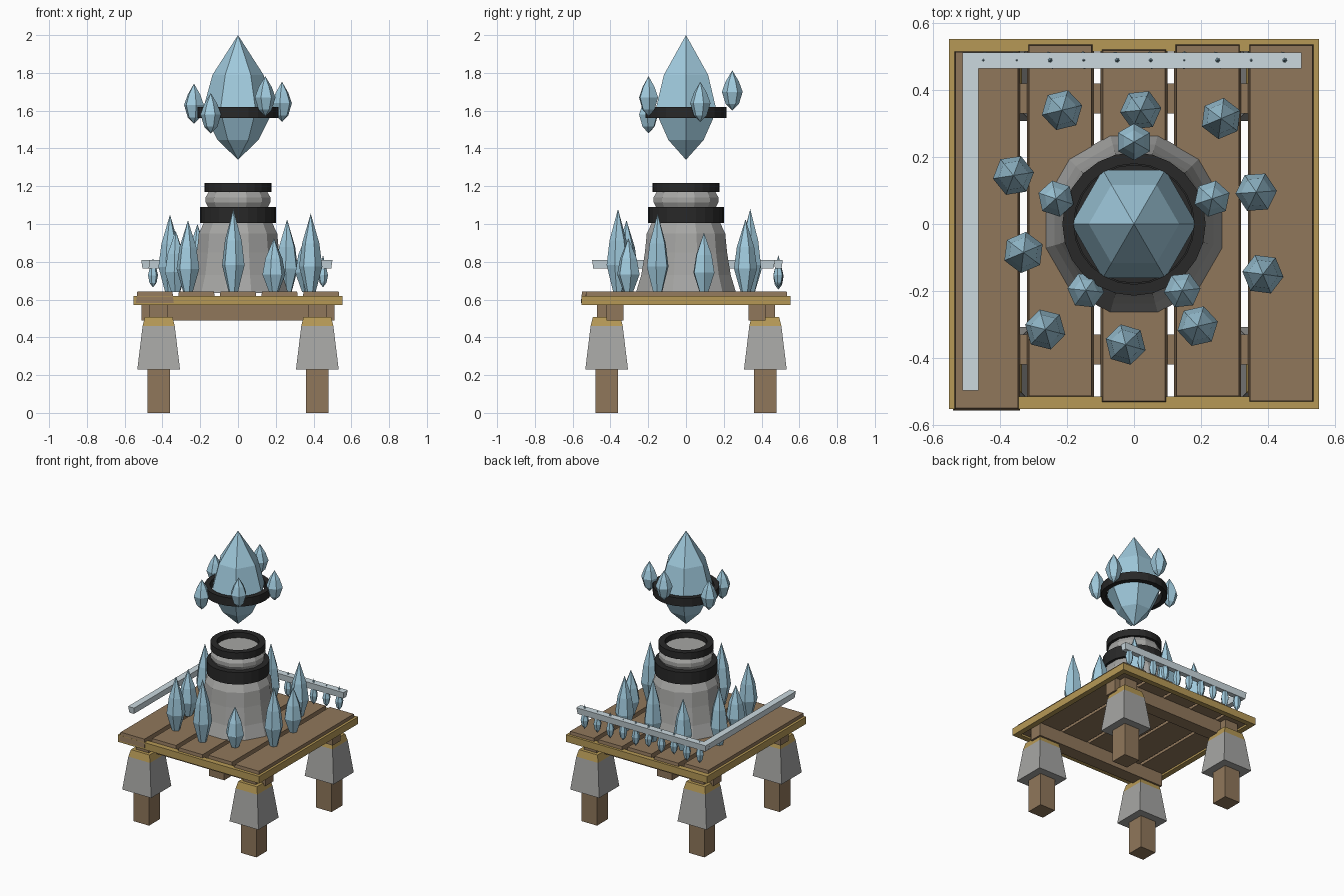
import bpy, bmesh, math, random
from mathutils import Vector

if "Cube" in bpy.data.objects:
    bpy.data.objects.remove(bpy.data.objects["Cube"])

random.seed(4)


def material(name, r, g, b):
    lin = [((c / 255 + 0.055) / 1.055) ** 2.4 for c in (r, g, b)]
    m = bpy.data.materials.new(name)
    m.diffuse_color = (*lin, 1)
    m.use_nodes = True
    m.node_tree.nodes["Principled BSDF"].inputs["Base Color"].default_value = m.diffuse_color
    return m


WOOD = material("brown wood", 144, 119, 91)
GOLD = material("ochre trim", 182, 153, 86)
STONE = material("grey stone", 166, 166, 164)
IRON = material("black iron", 40, 40, 40)
ICE = material("blue ice", 160, 202, 221)
RAIL = material("pale frost metal", 203, 217, 223)


def finish(name, bm, mat):
    bmesh.ops.recalc_face_normals(bm, faces=bm.faces)
    me = bpy.data.meshes.new(name)
    bm.to_mesh(me)
    bm.free()
    me.materials.append(mat)
    ob = bpy.data.objects.new(name, me)
    bpy.context.collection.objects.link(ob)
    return ob


def block(name, x0, x1, y0, y1, z0, z1, mat, inset=0.0, bottom_inset=0.0):
    """Box whose top or bottom face may be drawn inward."""
    bm = bmesh.new()
    bmesh.ops.create_cube(bm, size=1)
    for v in bm.verts:
        i = inset if v.co.z > 0 else bottom_inset
        v.co = Vector((x1 - i if v.co.x > 0 else x0 + i,
                       y1 - i if v.co.y > 0 else y0 + i,
                       z1 if v.co.z > 0 else z0))
    return finish(name, bm, mat)


def lathe(name, profile, sides, mat, centre=(0, 0), turn=0.0, closed=False):
    """Revolve (radius, z) points; radius 0 makes a tip."""
    bm = bmesh.new()
    rings = []
    for r, z in profile:
        n = sides if r > 0 else 1
        rings.append([bm.verts.new((
            centre[0] + r * math.cos(turn + math.tau * k / sides),
            centre[1] + r * math.sin(turn + math.tau * k / sides), z))
            for k in range(n)])
    pairs = list(zip(rings, rings[1:]))
    if closed:
        pairs.append((rings[-1], rings[0]))
    for a, b in pairs:
        for k in range(sides):
            j = (k + 1) % sides
            loop = [a[k % len(a)], a[j % len(a)], b[j % len(b)], b[k % len(b)]]
            bm.faces.new(list(dict.fromkeys(loop)))
    if not closed:
        for ring in (rings[0], rings[-1]):
            if len(ring) > 1:
                bm.faces.new(ring)
    return finish(name, bm, mat)


def band(name, inner, outer, z0, z1):
    return lathe(name, [(inner, z0), (outer, z0), (outer, z1), (inner, z1)],
                 24, IRON, closed=True)


# Legs: wooden post, flared stone sleeve, ochre collar
for sx in (-1, 1):
    for sy in (-1, 1):
        x, y = 0.42 * sx, 0.42 * sy
        block("leg_post", x - .06, x + .06, y - .06, y + .06, 0, .25, WOOD)
        block("leg_top", x - .05, x + .05, y - .05, y + .05, .49, .58, WOOD)
        block("leg_sleeve", x - .113, x + .113, y - .113, y + .113,
              .23, .46, STONE, inset=.028)
        block("leg_collar", x - .085, x + .085, y - .085, y + .085,
              .46, .508, GOLD, inset=.012)

# Cross beams under the deck
for sy in (-1, 1):
    y = 0.375 * sy
    block("cross_beam", -.51, .51, y - .045, y + .045, .49, .588, WOOD)

# Ochre frame around the deck
for s in (-1, 1):
    a, b = sorted((s * .553, s * .515))
    block("frame_end", -.553, .553, a, b, .57, .62, GOLD)
    block("frame_side", a, b, -.515, .515, .57, .62, GOLD)

# Deck planks with uneven ends
for x, y0, y1 in ((-.44, -.557, .52), (-.22, -.52, .54), (0, -.536, .525),
                  (.22, -.52, .54), (.44, -.535, .54)):
    block("deck_plank", x - .1, x + .1, y0, y1, .583, .642, WOOD, inset=.007)

# Pot: faceted stone body, neck and iron bands
lathe("pot_body", [(.275, .635), (.245, .73), (.225, .85), (.215, .95),
                   (.175, 1.03), (.165, 1.09), (.178, 1.115), (.178, 1.14),
                   (.155, 1.18)], 12, STONE, turn=math.pi / 12)
band("pot_shoulder_band", .16, .202, 1.005, 1.09)
band("pot_rim_band", .135, .177, 1.17, 1.218)

# Large floating crystal with its iron ring
lathe("main_crystal", [(0, 1.34), (.108, 1.445), (.187, 1.6), (.135, 1.79),
                       (0, 2.0)], 6, ICE)
band("crystal_ring", .18, .214, 1.562, 1.62)

# Small crystals orbiting the ring
for k, z in enumerate((1.54, 1.60, 1.53, 1.48, 1.57)):
    a = math.radians(18 + 72 * k)
    lathe("orbit_crystal", [(0, z), (.035, z + .035), (.055, z + .1),
                            (.035, z + .155), (0, z + .213)], 6, ICE,
          (.245 * math.cos(a), .245 * math.sin(a)), a)

# Ice shards standing on the deck: x, y, tip height
for x, y, top in ((-.215, .34, 1.0), (.02, .34, 1.08), (.26, .315, 1.025),
                  (-.36, .145, 1.05), (.365, .095, .955), (-.33, -.085, .965),
                  (.385, -.15, 1.055), (-.265, -.315, 1.02),
                  (-.025, -.36, 1.08), (.19, -.305, .925)):
    h = top - .642
    lathe("ice_shard", [(.026, .64), (.062, .642 + h * .32),
                        (.046, .642 + h * .62), (0, top)], 6, ICE,
          (x, y), random.uniform(0, 1))

# Corner rail floating over the back and left edges
block("back_rail", -.512, .5, .465, .512, .765, .81, RAIL, bottom_inset=.006)
block("left_rail", -.512, -.465, -.497, .47, .765, .81, RAIL, bottom_inset=.006)

# Icicles threaded through the back rail
for k in range(10):
    x = -.45 + .1 * k
    low = random.uniform(.65, .675)
    tip = random.uniform(.812, .838)
    lathe("rail_icicle", [(0, low), (.019, low + .025), (.027, low + .065),
                          (.015, .78), (0, tip)], 6, ICE, (x, .489),
          random.uniform(0, 1))
